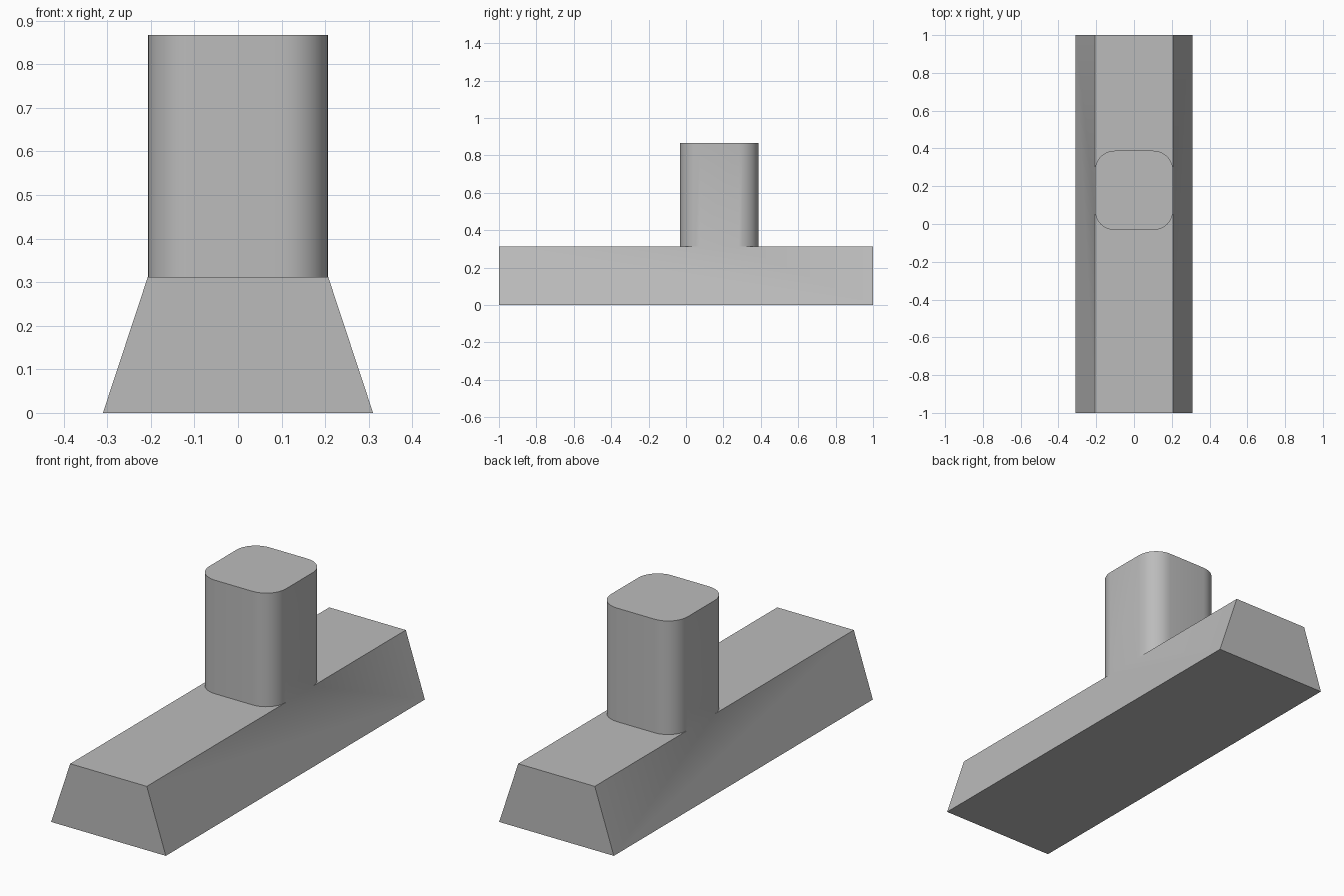
import bpy
import bmesh
from math import cos, sin, pi, radians

cube = bpy.data.objects.get("Cube")
if cube:
    bpy.data.objects.remove(cube, do_unlink=True)

# Plain grey material
grey = bpy.data.materials.new("plain grey")
grey.use_nodes = True
colour = (0.5, 0.5, 0.5, 1)
grey.diffuse_color = colour
grey.node_tree.nodes["Principled BSDF"].inputs["Base Color"].default_value = colour

FOOT, HALF, LENGTH = 0.31, 0.207, 1.0
DECK, TOP = 0.312, 0.867
POST_Y, POST_HALF_Y, RADIUS, STEPS = 0.178, 0.21, 0.105, 8

bm = bmesh.new()


def outline(z):
    """Rounded post outline, split into front, right-hand to left-hand and back arcs."""
    rows = []
    for start, signs in ((pi, ((-1, -1), (1, -1))), (0, ((1, 1), (-1, 1)))):
        row = []
        for i, (sx, sy) in enumerate(signs):
            for k in range(STEPS + 1):
                a = start + (i + k / STEPS) * pi / 2
                row.append(bm.verts.new((
                    sx * (HALF - RADIUS) + RADIUS * cos(a),
                    POST_Y + sy * (POST_HALF_Y - RADIUS) + RADIUS * sin(a), z)))
        rows.append(row)
    return rows


def end(y):
    """Trapezoid end section: foot left, foot right, deck right, deck left."""
    return [bm.verts.new((x, y, z)) for x, z in
            ((-FOOT, 0), (FOOT, 0), (HALF, DECK), (-HALF, DECK))]


front_arc, back_arc = outline(DECK)
upper = sum(outline(TOP), [])
lower = front_arc + back_arc
front, back = end(-LENGTH), end(LENGTH)

# Post wall and cap
for i in range(len(lower)):
    j = (i + 1) % len(lower)
    bm.faces.new((lower[i], lower[j], upper[j], upper[i]))
bm.faces.new(upper)

# Base ends, underside and the deck around the post
bm.faces.new(front)
bm.faces.new(back[::-1])
bm.faces.new((front[1], front[0], back[0], back[1]))
bm.faces.new([front[3], front[2]] + front_arc[::-1])
bm.faces.new([back[2], back[3]] + back_arc[::-1])

# Sloping sides, meeting the post along its flat flanks
bm.faces.new((front[1], back[1], back[2], back_arc[0], front_arc[-1], front[2]))
bm.faces.new((front[0], front[3], front_arc[0], back_arc[-1], back[3], back[0]))

bmesh.ops.recalc_face_normals(bm, faces=bm.faces)
mesh = bpy.data.meshes.new("base_with_post")
bm.to_mesh(mesh)
bm.free()
mesh.materials.append(grey)

body = bpy.data.objects.new("base_with_post", mesh)
bpy.context.collection.objects.link(body)
bpy.ops.object.select_all(action="DESELECT")
body.select_set(True)
bpy.context.view_layer.objects.active = body
bpy.ops.object.shade_smooth_by_angle(angle=radians(30))
